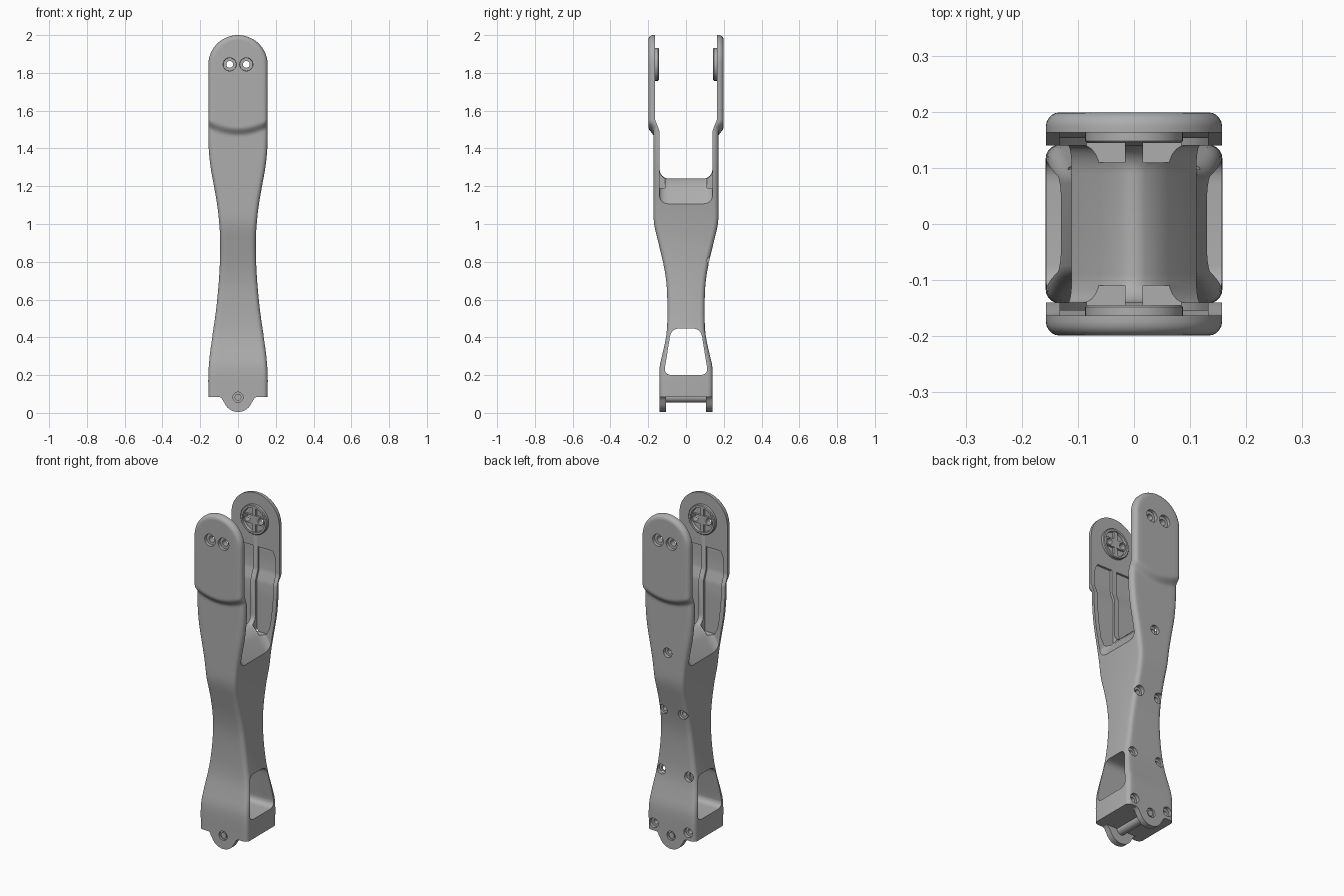
import bpy, bmesh, math
from mathutils import Vector

cube = bpy.data.objects.get("Cube")
if cube:
    bpy.data.objects.remove(cube)

grey = bpy.data.materials.new("matte_grey")
grey.use_nodes = True
grey.diffuse_color = (0.42, 0.42, 0.42, 1)
grey.node_tree.nodes["Principled BSDF"].inputs["Base Color"].default_value = (0.42, 0.42, 0.42, 1)


def curve(points, z):
    """Smooth interpolation through (z, value) points."""
    if z <= points[0][0]:
        return points[0][1]
    if z >= points[-1][0]:
        return points[-1][1]
    i = max(k for k, p in enumerate(points) if p[0] <= z)

    def slope(k):
        if k == 0 or k == len(points) - 1:
            return 0
        a, b = points[k - 1], points[k + 1]
        return (b[1] - a[1]) / (b[0] - a[0])
    (z0, v0), (z1, v1) = points[i], points[i + 1]
    h, t = z1 - z0, (z - z0) / (z1 - z0)
    return ((2*t**3 - 3*t**2 + 1) * v0 + (t**3 - 2*t**2 + t) * h * slope(i)
            + (3*t**2 - 2*t**3) * v1 + (t**3 - t**2) * h * slope(i + 1))


WIDTH = [(0.085, .157), (.2, .157), (.3, .150), (.4, .137), (.5, .122), (.6, .110), (.75, .098),
         (.9, .094), (1.0, .099), (1.1, .110), (1.2, .127), (1.3, .145), (1.4, .155), (1.5, .157)]
DEPTH = [(.085, .14), (.24, .14), (.31, .125), (.4, .106), (.48, .099), (.6, .099), (.7, .105),
         (.8, .122), (.9, .146), (1.0, .169), (1.08, .172), (1.5, .172)]


def width(z):
    return curve(WIDTH, z)


def depth(z, x=0):
    t = min(1, max(0, (z - 1.465 - 1.7 * x * x) / .045))
    return curve(DEPTH, z) + .027 * t * t * (3 - 2 * t)


def loft(name, rings):
    """Skin a list of equal-length closed rings and cap both ends."""
    bm = bmesh.new()
    rows = [[bm.verts.new(p) for p in ring] for ring in rings]
    for a, b in zip(rows, rows[1:]):
        for i in range(len(a)):
            j = (i + 1) % len(a)
            bm.faces.new((a[i], a[j], b[j], b[i]))
    bm.faces.new(rows[0])
    bm.faces.new(rows[-1])
    bmesh.ops.remove_doubles(bm, verts=bm.verts, dist=1e-5)
    bmesh.ops.dissolve_degenerate(bm, dist=1e-5, edges=bm.edges)
    bmesh.ops.recalc_face_normals(bm, faces=bm.faces)
    mesh = bpy.data.meshes.new(name)
    bm.to_mesh(mesh)
    bm.free()
    mesh.materials.append(grey)
    ob = bpy.data.objects.new(name, mesh)
    bpy.context.collection.objects.link(ob)
    return ob


def rod(name, x, z, steps, n=32):
    """Turned shape along y from (y, radius) steps."""
    ring = [(math.cos(math.tau * i / n), math.sin(math.tau * i / n)) for i in range(n)]
    return loft(name, [[(x + r * c, y, z + r * s) for c, s in ring] for y, r in steps])


def boolean(ob, cutters, op='DIFFERENCE'):
    for c in cutters:
        mod = ob.modifiers.new("cut", 'BOOLEAN')
        mod.object, mod.operation, mod.solver = c, op, 'EXACT'
    graph = bpy.context.evaluated_depsgraph_get()
    mesh = bpy.data.meshes.new_from_object(ob.evaluated_get(graph))
    ob.modifiers.clear()
    ob.data = mesh
    for c in cutters:
        bpy.data.objects.remove(c)


# Main body: waisted link with rounded long edges and a round top
R = .025
outline = [(width(z), z) for z in [.085 + i * (1.38 - .085) / 44 for i in range(44)]]
outline += [(width(z), z) for z in [1.38 + i * .01 for i in range(22)]] + [(.157, 1.7)]
outline += [(.157 * math.cos(a), 1.843 + .157 * math.sin(a))
            for a in [i * math.pi / 32 for i in range(17)]]
rings = []
for i, p in enumerate(outline):
    a, b = Vector(outline[max(i - 1, 0)]), Vector(outline[min(i + 1, len(outline) - 1)])
    t = (b - a).normalized()
    n = Vector((t.y, -t.x))
    if i == 0:
        n = Vector((1, 0))
    if i == len(outline) - 1:
        n = Vector((0, 1))
    quarter = []
    for k in range(6):
        ang = k * math.pi / 10
        q = Vector(p) - n * R * (1 - math.cos(ang))
        quarter.append((max(q.x, 0), q.y, R * (math.sin(ang) - 1)))
    xe, ze, _ = quarter[-1]
    across = [(xe * (1 - k / 6), ze, 0) for k in range(1, 12)]
    half = quarter + across + [(-x, z, d) for x, z, d in reversed(quarter)]
    back = [(x, depth(z, x) + d, z) for x, z, d in half]
    rings.append(back + [(x, -y, z) for x, y, z in reversed(back)])
body = loft("link_body", rings)

# Fork opening with a humped floor
HUMP = [(-.2, .99), (-.115, 1.1), (-.06, 1.19), (-.02, 1.235), (0, 1.24),
        (.02, 1.235), (.06, 1.19), (.115, 1.1), (.2, .99)]
rings = []
for x, f in HUMP:
    corner = [(.09 + .05 * math.sin(a), f + .05 * (1 - math.cos(a)))
              for a in [i * math.pi / 12 for i in range(7)]]
    side = corner + [(.14, 1.49), (.147, 1.51), (.157, 1.535), (.163, 1.55), (.163, 2.1)]
    rings.append([(x, y, z) for y, z in side] + [(x, -y, z) for y, z in reversed(side)])
cutters = [loft("fork_cutter", rings)]

# Pockets on the inner faces of both arms, split by a centre rib
for sx in (-1, 1):
    for sy in (-1, 1):
        rings = []
        for z in (1.19, 1.23, 1.3, 1.4, 1.48, 1.5, 1.54, 1.56, 1.64, 1.67, 1.685):
            y = .14 + .023 * min(1, max(0, (z - 1.49) / .06))
            x1 = width(z) - .025 - max(0, z - 1.64) * .4
            if z < 1.22:
                x1 = .085
            rings.append([(sx * a, sy * (y + d), z)
                          for a, d in ((.016, -.03), (x1, -.03), (x1, .013), (.016, .013))])
        cutters.append(loft("pocket_cutter", rings))


# Lower window through the sides, with rounded corners
def rounded(points, r):
    out = []
    for i, p in enumerate(points):
        p = Vector(p)
        a = p + (Vector(points[i - 1]) - p).normalized() * r
        b = p + (Vector(points[(i + 1) % len(points)]) - p).normalized() * r
        out += [a * (1 - t)**2 + p * 2 * t * (1 - t) + b * t * t for t in [k / 6 for k in range(7)]]
    return out


window = rounded([(-.118, .2), (.118, .2), (.078, .447), (-.078, .447)], .045)
cutters.append(loft("window_cutter", [[(x, y, z) for y, z in window] for x in (-.3, .3)]))

# Countersunk screw holes in the arms
for sy in (-1, 1):
    for x in (-.044, .044):
        cutters.append(rod("screw_cutter", x, 1.845, [(sy * y, r) for y, r in
                       ((.21, .036), (.182, .034), (.182, .018), (.1, .018))]))

# Blind screw holes on the back
for x, z in ((0, 1.18), (.064, .81), (.09, .44), (.112, .13)):
    for sx in ((1, -1) if x else (1,)):
        y = depth(z)
        cutters.append(rod("back_cutter", sx * x, z, [(y + .05, .028), (y - .02, .028),
                                                     (y - .02, .014), (y - .045, .014)], 24))
for sy in (-1, 1):
    cutters.append(rod("pin_cutter", 0, .083, [(sy * .128, .027), (sy * .2, .027)]))
boolean(body, cutters)
parts = [body]

# Round bearing seats inside the arms
for sy, tag in ((-1, "front"), (1, "back")):
    seat = rod("bearing_seat_" + tag, 0, 1.845, [(sy * y, r) for y, r in
               ((.168, .087), (.148, .087), (.144, .083), (.144, .072), (.160, .070))], 48)
    hub = rounded([(-.068, 1.82), (.068, 1.82), (.068, 1.87), (-.068, 1.87)], .022)
    hub = loft("hub", [[(x, sy * y, z) for x, z in hub] for y in (.148, .165)])
    bars = [hub]
    for s in (-1, 1):
        bars.append(loft("spoke", [[(x, sy * y, 1.845 + s * z) for x, z in
                    ((-.012, .01), (.012, .01), (.012, .078), (-.012, .078))] for y in (.149, .165)]))
    boolean(seat, bars, 'UNION')
    boolean(seat, [rod("hole", x, 1.845, [(sy * .1, .018), (sy * .2, .018)]) for x in (-.044, .044)])
    parts.append(seat)

# Hinge ears below the body
arc = [(.078 * math.sin(a), .083 - .078 * math.cos(a))
       for a in [i * math.pi / 24 for i in range(10)]]
ear_side = arc + [(.08, .066), (.086, .077), (.098, .085), (.1, .1)]
ear_outline = ear_side + [(-x, z) for x, z in reversed(ear_side[1:])]
for sy, tag in ((-1, "front"), (1, "back")):
    ear = loft("hinge_ear_" + tag, [[(x, sy * y, z) for x, z in ear_outline] for y in (.106, .14)])
    boolean(ear, [rod("ear_cutter", 0, .083, [(sy * .128, .027), (sy * .2, .027)])])
    parts.append(ear)

# Hinge pin
parts.append(rod("hinge_pin", 0, .083, [(-.136, .018), (-.12, .018), (-.12, .027),
                                        (.12, .027), (.12, .018), (.136, .018)]))

for ob in parts:
    bpy.ops.object.select_all(action='DESELECT')
    ob.select_set(True)
    bpy.context.view_layer.objects.active = ob
    bpy.ops.object.shade_smooth_by_angle(angle=math.radians(35))
